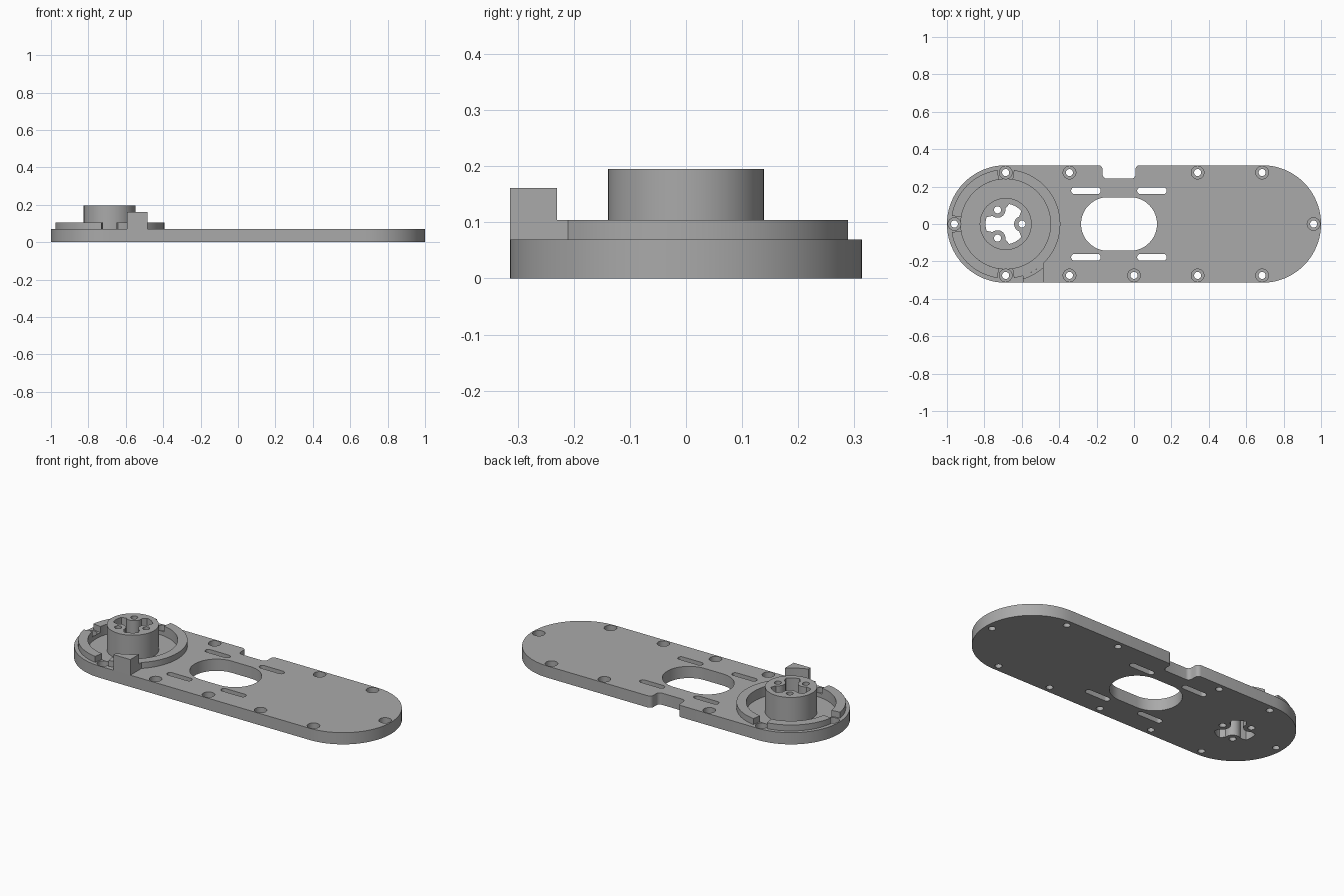
import bpy, bmesh
from math import sin, cos, radians, pi

if "Cube" in bpy.data.objects:
    bpy.data.objects.remove(bpy.data.objects["Cube"])

T, FLOOR, RIM = 0.069, 0.045, 0.104      # plate top, recess floor, rim top
CX = -0.686                              # centre of the round hub end

grey = bpy.data.materials.new("mid grey")
grey.diffuse_color = (0.40, 0.40, 0.40, 1)
grey.use_nodes = True
grey.node_tree.nodes["Principled BSDF"].inputs["Base Color"].default_value = grey.diffuse_color


def arc(cx, cy, r, a0, a1, n=16):
    """Points along an arc, angles in degrees."""
    return [(cx + r * cos(radians(a0 + (a1 - a0) * i / n)),
             cy + r * sin(radians(a0 + (a1 - a0) * i / n))) for i in range(n + 1)]


def circle(cx, cy, r, n=32):
    return arc(cx, cy, r, 0, 360, n)[:-1]


def slot(cx, cy, half, r, n=16):
    """Horizontal slot: two half circles joined by straight sides."""
    return arc(cx + half, cy, r, -90, 90, n) + arc(cx - half, cy, r, 90, 270, n)


def prism(name, pts, z0, z1):
    """Extrude a closed outline from z0 to z1."""
    bm = bmesh.new()
    face = bm.faces.new([bm.verts.new((x, y, z0)) for x, y in pts])
    ext = bmesh.ops.extrude_face_region(bm, geom=[face])["geom"]
    bmesh.ops.translate(bm, vec=(0, 0, z1 - z0),
                        verts=[v for v in ext if isinstance(v, bmesh.types.BMVert)])
    bmesh.ops.recalc_face_normals(bm, faces=bm.faces)
    me = bpy.data.meshes.new(name)
    bm.to_mesh(me)
    bm.free()
    me.materials.append(grey)
    ob = bpy.data.objects.new(name, me)
    bpy.context.collection.objects.link(ob)
    return ob


def cut(ob, cutters):
    for c in cutters:
        m = ob.modifiers.new("cut", 'BOOLEAN')
        m.operation, m.solver, m.object = 'DIFFERENCE', 'EXACT', c
    bpy.context.view_layer.update()
    me = bpy.data.meshes.new_from_object(
        ob.evaluated_get(bpy.context.evaluated_depsgraph_get()))
    ob.modifiers.clear()
    ob.data = me


# Base plate outline: rounded ends and a filleted notch in the back edge
W, F = 0.314, 0.022
outline = (arc(0.686, 0, W, -90, 90, 40)
           + arc(0.008 + F, W - F, F, 90, 180, 6)
           + arc(0.008 - F, 0.243 + F, F, 0, -90, 6)
           + arc(-0.168 + F, 0.243 + F, F, -90, -180, 6)
           + arc(-0.168 - F, W - F, F, 0, 90, 6)
           + arc(CX, 0, W, 90, 270, 40))
plate = prism("base_plate", outline, 0, T)

# Screw holes with counterbores
screws = [(x, -0.275) for x in (CX, -0.345, 0, 0.34, 0.685)]
screws += [(x, 0.275) for x in (CX, -0.345, 0.34, 0.685)]
screws += [(-0.96, 0), (0.96, 0)]
plate_cuts = []
for x, y in screws:
    plate_cuts.append(prism("screw_cutter", circle(x, y, 0.019, 24), -0.1, 0.3))
    plate_cuts.append(prism("counterbore_cutter", circle(x, y, 0.034), 0.035, 0.3))

# Central opening and four slots
plate_cuts.append(prism("opening_cutter", slot(-0.08, 0, 0.06, 0.143, 32), -0.1, 0.3))
for x in (-0.257, 0.096):
    for y in (-0.178, 0.178):
        plate_cuts.append(prism("slot_cutter", slot(x, y, 0.061, 0.018), -0.1, 0.3))

# Round recess around the hub
plate_cuts.append(prism("recess_cutter", circle(CX, 0, 0.24, 96), FLOOR, 0.3))

# Three-lobed opening with a screw boss between lobes, through hub and plate
lobes, hub_cuts = [], []
for a in (60, 180, 300):
    b = a + 60
    bx, by = CX + 0.087 * cos(radians(b)), 0.087 * sin(radians(b))
    lobes += arc(CX, 0, 0.108, a - 20, a + 20, 8)
    lobes += arc(bx, by, 0.042, b + 250, b + 110, 14)
    hub_cuts.append(prism("boss_hole_cutter", circle(bx, by, 0.019, 24), -0.1, 0.3))
hub_cuts.append(prism("lobe_cutter", lobes, -0.1, 0.3))

hub = prism("hub", circle(CX, 0, 0.139, 64), FLOOR, 0.195)
cut(plate, plate_cuts + hub_cuts)
cut(hub, hub_cuts)

# Raised rim in three pieces, open at the screws
parts = [plate, hub]
for a0, a1 in ((-81.3, 81.3), (98.7, 171.3), (188.7, 261.3)):
    n = int((a1 - a0) / 3)
    parts.append(prism("rim_segment", arc(CX, 0, 0.292, a0, a1, n)
                       + arc(CX, 0, 0.24, a1, a0, n), T, RIM))


# Stop block, its inner side following the rim
def block(name, r, z0, z1):
    x0, x1 = -0.593, -0.483
    inner = [(x, -(r * r - (x - CX) ** 2) ** 0.5)
             for x in (x1 + (x0 - x1) * i / 8 for i in range(9))]
    parts.append(prism(name, [(x0, -W), (x1, -W)] + inner, z0, z1))


block("stop_block_foot", 0.292, T, RIM)
block("stop_block", 0.307, RIM, 0.161)

for c in plate_cuts + hub_cuts:
    bpy.data.objects.remove(c)

# Smooth round walls, keep edges sharp
bpy.ops.object.select_all(action='DESELECT')
for ob in parts:
    ob.select_set(True)
bpy.context.view_layer.objects.active = plate
bpy.ops.object.shade_smooth_by_angle(angle=radians(30))
